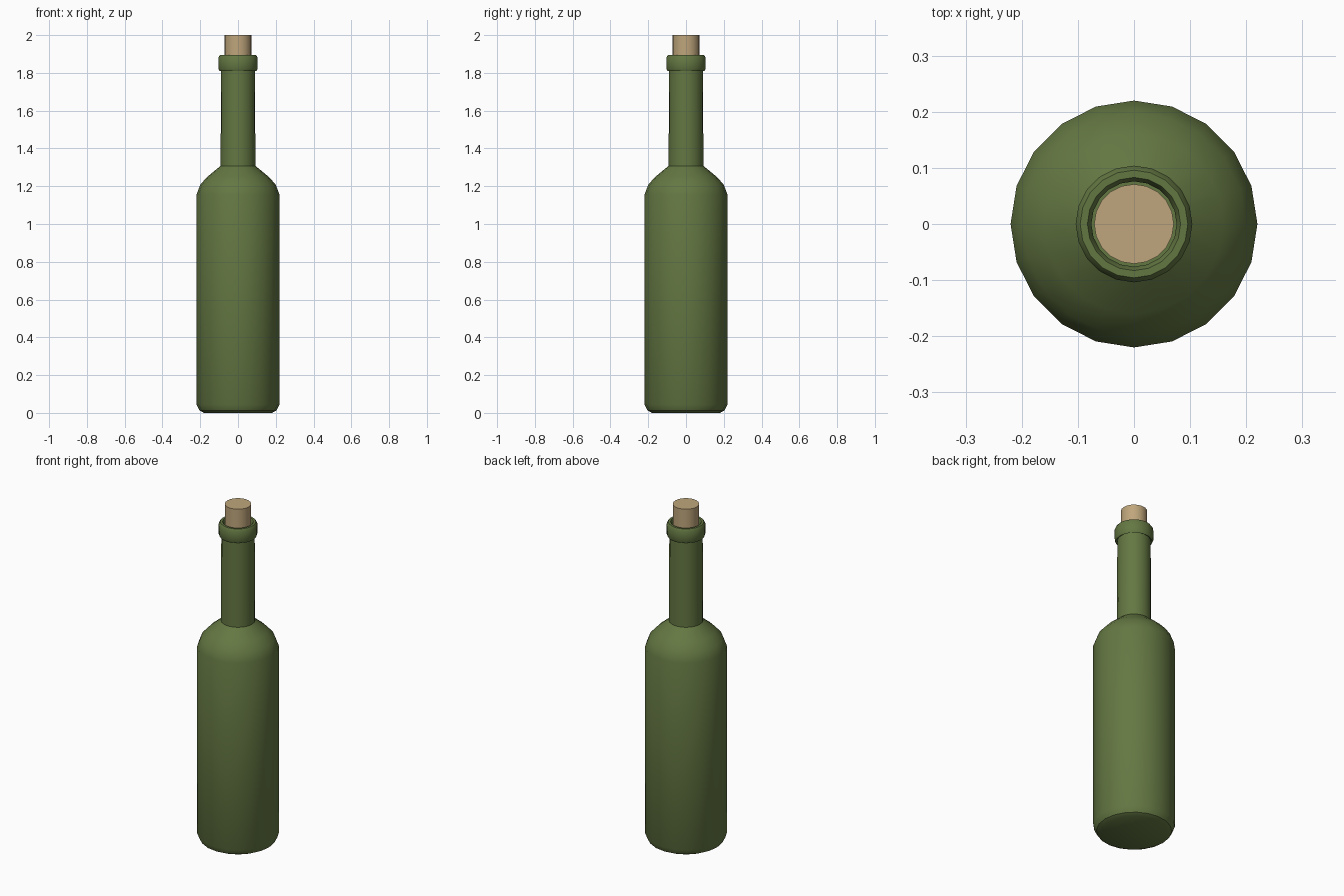
import bpy, math

if "Cube" in bpy.data.objects:
    bpy.data.objects.remove(bpy.data.objects["Cube"])

SIDES = 20


def material(name, color):
    m = bpy.data.materials.new(name)
    m.diffuse_color = (*color, 1.0)
    m.use_nodes = True
    m.node_tree.nodes["Principled BSDF"].inputs["Base Color"].default_value = m.diffuse_color
    return m


def lathe(name, profile, mat, cap_start=True, cap_end=True):
    """Revolve (radius, height) points around z."""
    verts, faces = [], []
    for r, z in profile:
        for i in range(SIDES):
            a = 2 * math.pi * i / SIDES
            verts.append((r * math.cos(a), r * math.sin(a), z))
    for k in range(len(profile) - 1):
        for i in range(SIDES):
            j = (i + 1) % SIDES
            a, b = k * SIDES, (k + 1) * SIDES
            faces.append((a + i, a + j, b + j, b + i))
    if cap_start:
        faces.append(tuple(reversed(range(SIDES))))
    if cap_end:
        faces.append(tuple(range(len(verts) - SIDES, len(verts))))
    mesh = bpy.data.meshes.new(name)
    mesh.from_pydata(verts, [], faces)
    mesh.materials.append(mat)
    obj = bpy.data.objects.new(name, mesh)
    bpy.context.collection.objects.link(obj)
    bpy.ops.object.select_all(action='DESELECT')
    obj.select_set(True)
    bpy.context.view_layer.objects.active = obj
    bpy.ops.object.shade_smooth_by_angle(angle=math.radians(35))
    return obj


glass = material("green_glass", (0.127, 0.185, 0.055))
cork = material("cork_tan", (0.52, 0.38, 0.20))

# Bottle: base bevel, body, shoulder, neck, lip ring, inner mouth
lathe("bottle", [
    (0.18, 0.0), (0.203, 0.012), (0.22, 0.045),
    (0.22, 1.155), (0.199, 1.21), (0.16, 1.252), (0.092, 1.308),
    (0.09, 1.815), (0.098, 1.81), (0.104, 1.822),
    (0.104, 1.882), (0.096, 1.894),
    (0.083, 1.894), (0.076, 1.88), (0.076, 1.78),
], glass)

# Cork stopper standing in the mouth
lathe("cork", [(0.071, 1.77), (0.071, 2.0)], cork)
